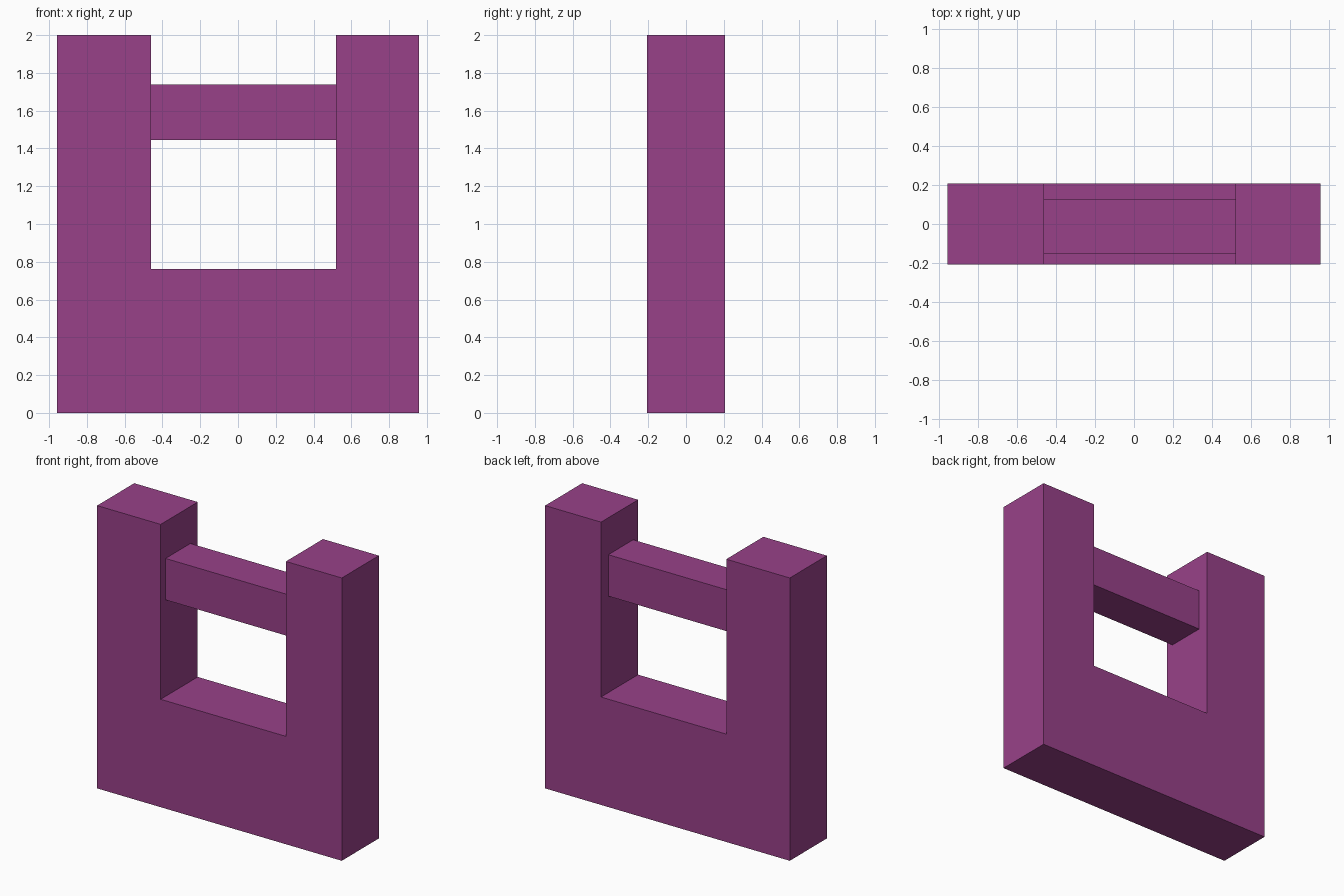
import bpy
import bmesh

cube = bpy.data.objects.get("Cube")
if cube:
    bpy.data.objects.remove(cube, do_unlink=True)

# Single flat colour
purple = bpy.data.materials.new("purple")
purple.use_nodes = True
colour = (0.314, 0.053, 0.25, 1.0)
purple.diffuse_color = colour
purple.node_tree.nodes["Principled BSDF"].inputs["Base Color"].default_value = colour


def extrude_profile(name, profile, front, back):
    """Extrude an x-z outline from the front y to the back y."""
    bm = bmesh.new()
    face = bm.faces.new([bm.verts.new((x, front, z)) for x, z in profile])
    result = bmesh.ops.extrude_face_region(bm, geom=[face])
    moved = [v for v in result["geom"] if isinstance(v, bmesh.types.BMVert)]
    bmesh.ops.translate(bm, verts=moved, vec=(0, back - front, 0))
    bmesh.ops.recalc_face_normals(bm, faces=bm.faces)
    mesh = bpy.data.meshes.new(name)
    bm.to_mesh(mesh)
    bm.free()
    mesh.materials.append(purple)
    obj = bpy.data.objects.new(name, mesh)
    bpy.context.collection.objects.link(obj)
    return obj


half_width, half_depth, height = 0.957, 0.207, 2.0
gap_right, gap_left, sill = -0.46, 0.52, 0.763
bar_bottom, bar_top = 1.445, 1.738

# U-shaped frame: solid base with two uprights
extrude_profile("frame", [
    (-half_width, 0), (half_width, 0), (half_width, height), (gap_left, height),
    (gap_left, sill), (gap_right, sill), (gap_right, height), (-half_width, height),
], -half_depth, half_depth)

# Crossbar spanning the gap between the uprights
extrude_profile("crossbar", [
    (gap_right, bar_bottom), (gap_left, bar_bottom),
    (gap_left, bar_top), (gap_right, bar_top),
], -0.152, 0.125)
